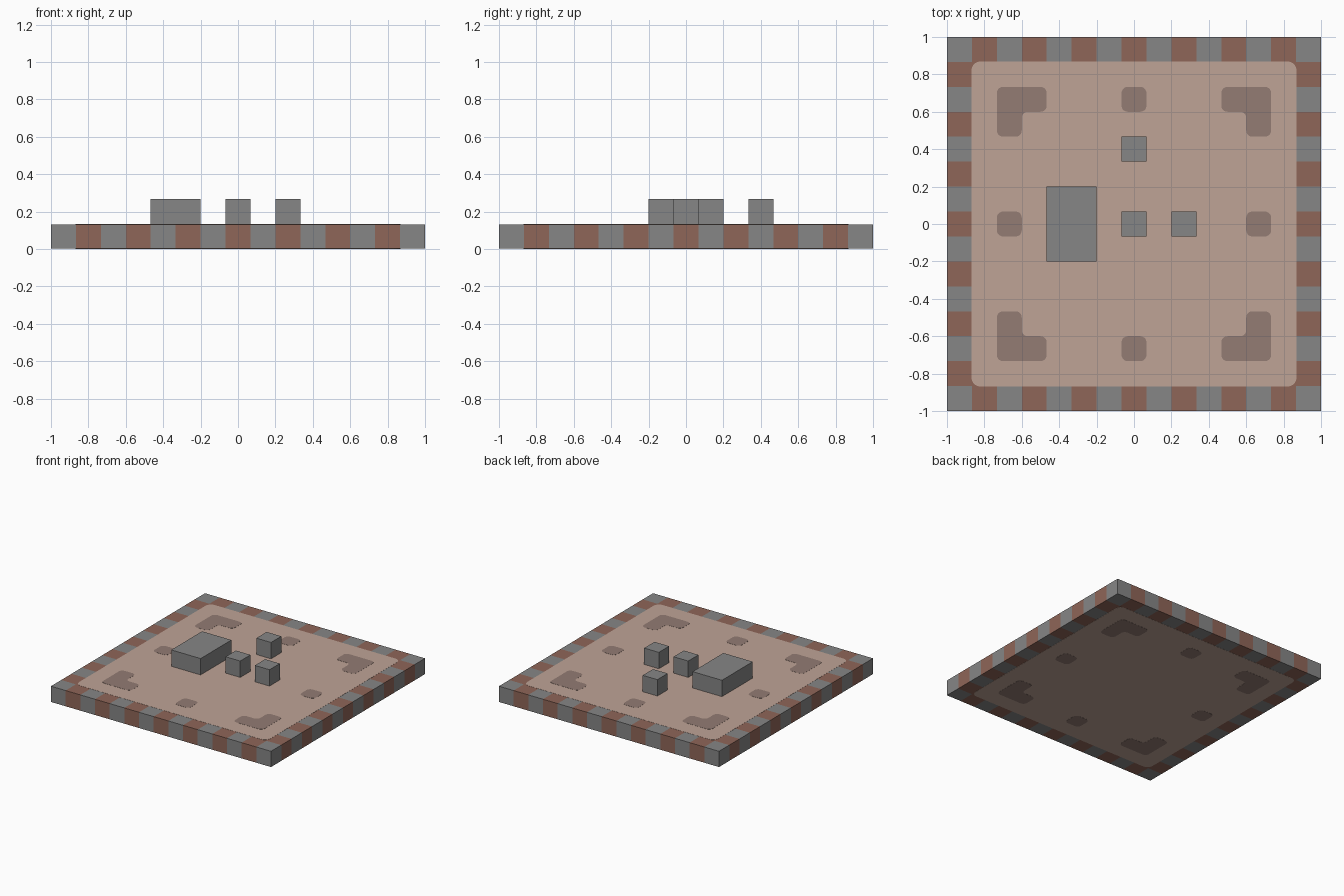
import bpy
import bmesh

default = bpy.data.objects.get("Cube")
if default:
    bpy.data.objects.remove(default, do_unlink=True)

CELLS = 15
U = 2 / CELLS          # side of one tile
LAYER = 0.001          # painted layers stand this far proud


def material(name, r, g, b):
    lin = [((c / 255 + 0.055) / 1.055) ** 2.4 for c in (r, g, b)] + [1]
    mat = bpy.data.materials.new(name)
    mat.use_nodes = True
    mat.diffuse_color = lin
    mat.node_tree.nodes["Principled BSDF"].inputs["Base Color"].default_value = lin
    return mat


grey = material("stone grey", 134, 134, 134)
brick = material("brick red", 143, 102, 88)
sand = material("sandy floor", 191, 164, 150)
brown = material("dusky brown", 147, 124, 116)


def finish(bm, name, *mats):
    bmesh.ops.recalc_face_normals(bm, faces=bm.faces)
    mesh = bpy.data.meshes.new(name)
    bm.to_mesh(mesh)
    bm.free()
    for mat in mats:
        mesh.materials.append(mat)
    obj = bpy.data.objects.new(name, mesh)
    bpy.context.collection.objects.link(obj)
    return obj


def extrude_up(bm, height):
    result = bmesh.ops.extrude_face_region(bm, geom=bm.faces[:])
    verts = [v for v in result["geom"] if isinstance(v, bmesh.types.BMVert)]
    bmesh.ops.translate(bm, verts=verts, vec=(0, 0, height))


def rounded_prism(name, outline, z0, z1, radius, mat):
    """Extrude an outline given in tile units, with rounded corners."""
    bm = bmesh.new()
    bm.faces.new([bm.verts.new((x * U, y * U, z0)) for x, y in outline])
    bmesh.ops.bevel(bm, geom=bm.verts[:], offset=radius, segments=5,
                    profile=0.5, affect='VERTICES')
    extrude_up(bm, z1 - z0)
    return finish(bm, name, mat)


def rect(cx, cy, hx, hy):
    return [(cx - hx, cy - hy), (cx + hx, cy - hy),
            (cx + hx, cy + hy), (cx - hx, cy + hy)]


# Slab with alternating tiles around the rim, colours running down the sides
bm = bmesh.new()
bmesh.ops.create_grid(bm, x_segments=CELLS, y_segments=CELLS, size=1)
bmesh.ops.translate(bm, verts=bm.verts[:], vec=(0, 0, 2 * LAYER))
extrude_up(bm, U - 4 * LAYER)
for face in bm.faces:
    c = face.calc_center_median()
    i, j = (min(CELLS - 1, max(0, int((v + 1) / U))) for v in (c.x, c.y))
    rim = i in (0, CELLS - 1) or j in (0, CELLS - 1)
    face.material_index = (i + j) % 2 if rim else 1
finish(bm, "tiled_border", grey, brick)

# Floor panel, visible above and below
rounded_prism("floor", rect(0, 0, 6.52, 6.52), LAYER, U - LAYER, 0.05, sand)

# Patches: a corner shape in each quadrant and a square on each axis
corner = [(3.5, 5.5), (3.5, 4.5), (4.5, 4.5), (4.5, 3.5), (5.5, 3.5), (5.5, 5.5)]
for side, sx in (("left", 1), ("right", -1)):
    for end, sy in (("back", 1), ("front", -1)):
        rounded_prism(f"corner_patch_{end}_{side}",
                      [(x * sx, y * sy) for x, y in corner],
                      0, U, 0.033, brown)
for name, x, y in (("left", 5, 0), ("right", -5, 0), ("back", 0, 5), ("front", 0, -5)):
    rounded_prism(f"square_patch_{name}", rect(x, y, 0.5, 0.5), 0, U, 0.033, brown)


# Blocks standing on the floor
def block(name, cx, cy, sx, sy):
    bm = bmesh.new()
    bmesh.ops.create_cube(bm, size=U)
    bmesh.ops.scale(bm, verts=bm.verts[:], vec=(sx, sy, 1))
    bmesh.ops.translate(bm, verts=bm.verts[:], vec=(cx * U, cy * U, 1.5 * U))
    bmesh.ops.translate(bm, verts=[v for v in bm.verts if v.co.z < 1.5 * U],
                        vec=(0, 0, -2 * LAYER))
    finish(bm, name, grey)


block("large_block", -2.5, 0, 2, 3)
block("centre_block", 0, 0, 1, 1)
block("left_block", 2, 0, 1, 1)
block("back_block", 0, 3, 1, 1)
